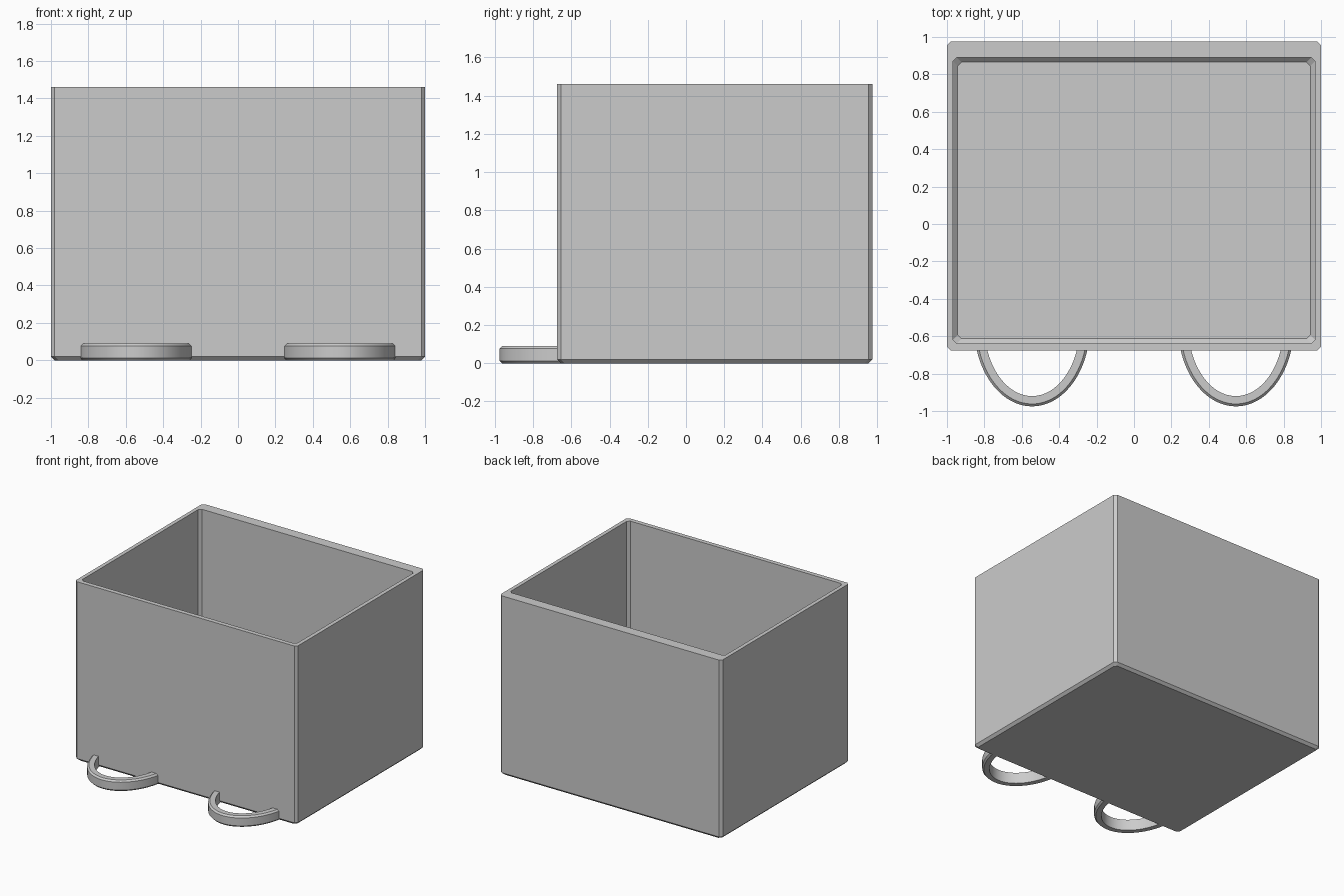
import bpy
import bmesh
import math

cube = bpy.data.objects.get("Cube")
if cube:
    bpy.data.objects.remove(cube, do_unlink=True)

GREY = (0.6, 0.6, 0.6, 1)
grey = bpy.data.materials.new("plain grey")
grey.use_nodes = True
grey.diffuse_color = GREY
grey.node_tree.nodes["Principled BSDF"].inputs["Base Color"].default_value = GREY


def loft(name, rings, smooth=False):
    """Join successive closed rings of points with quads and cap both ends."""
    bm = bmesh.new()
    loops = [[bm.verts.new(p) for p in ring] for ring in rings]
    for a, b in zip(loops, loops[1:]):
        for i in range(len(a)):
            j = (i + 1) % len(a)
            bm.faces.new((a[i], a[j], b[j], b[i]))
    bm.faces.new(loops[0])
    bm.faces.new(loops[-1])
    bmesh.ops.recalc_face_normals(bm, faces=bm.faces)
    mesh = bpy.data.meshes.new(name)
    bm.to_mesh(mesh)
    bm.free()
    mesh.materials.append(grey)
    obj = bpy.data.objects.new(name, mesh)
    bpy.context.collection.objects.link(obj)
    if smooth:
        bpy.ops.object.select_all(action='DESELECT')
        obj.select_set(True)
        bpy.context.view_layer.objects.active = obj
        bpy.ops.object.shade_smooth_by_angle(angle=math.radians(30))
    return obj


def clipped_rect(x, front, back, cut, z, inset=0):
    """Rectangle with clipped corners at height z."""
    x, front, back = x - inset, front + inset, back - inset
    return [(-x + cut, front, z), (x - cut, front, z),
            (x, front + cut, z), (x, back - cut, z),
            (x - cut, back, z), (-x + cut, back, z),
            (-x, back - cut, z), (-x, front + cut, z)]


# Open box: outside from the base up, over the rim, and down to the floor
HEIGHT, FLOOR, CHAMFER = 1.46, 0.05, 0.02
outer = (1.0, -0.675, 0.975, CHAMFER)
inner = (0.968, -0.638, 0.89, CHAMFER)
loft("box", [
    clipped_rect(*outer, 0, CHAMFER),
    clipped_rect(*outer, CHAMFER),
    clipped_rect(*outer, HEIGHT),
    clipped_rect(*inner, HEIGHT),
    clipped_rect(*inner, FLOOR + 0.025),
    clipped_rect(*inner, FLOOR, 0.025),
])

# Loop handles: an elliptical arc swept from wall to wall, outer edge chamfered
RX, RY, CENTRE_Y, THICK, TALL, EDGE = 0.31, 0.43, -0.545, 0.055, 0.09, 0.013
section = [(0, EDGE), (0, TALL - EDGE), (EDGE, TALL), (THICK, TALL),
           (THICK, 0), (EDGE, 0)]
start = math.asin(0.115 / RY)
STEPS = 40
for name, cx in (("left_handle", 0.545), ("right_handle", -0.545)):
    rings = []
    for k in range(STEPS + 1):
        t = start + (math.pi - 2 * start) * k / STEPS
        rings.append([(cx + (RX - d) * math.cos(t),
                       CENTRE_Y - (RY - d) * math.sin(t), z)
                      for d, z in section])
    loft(name, rings, smooth=True)
